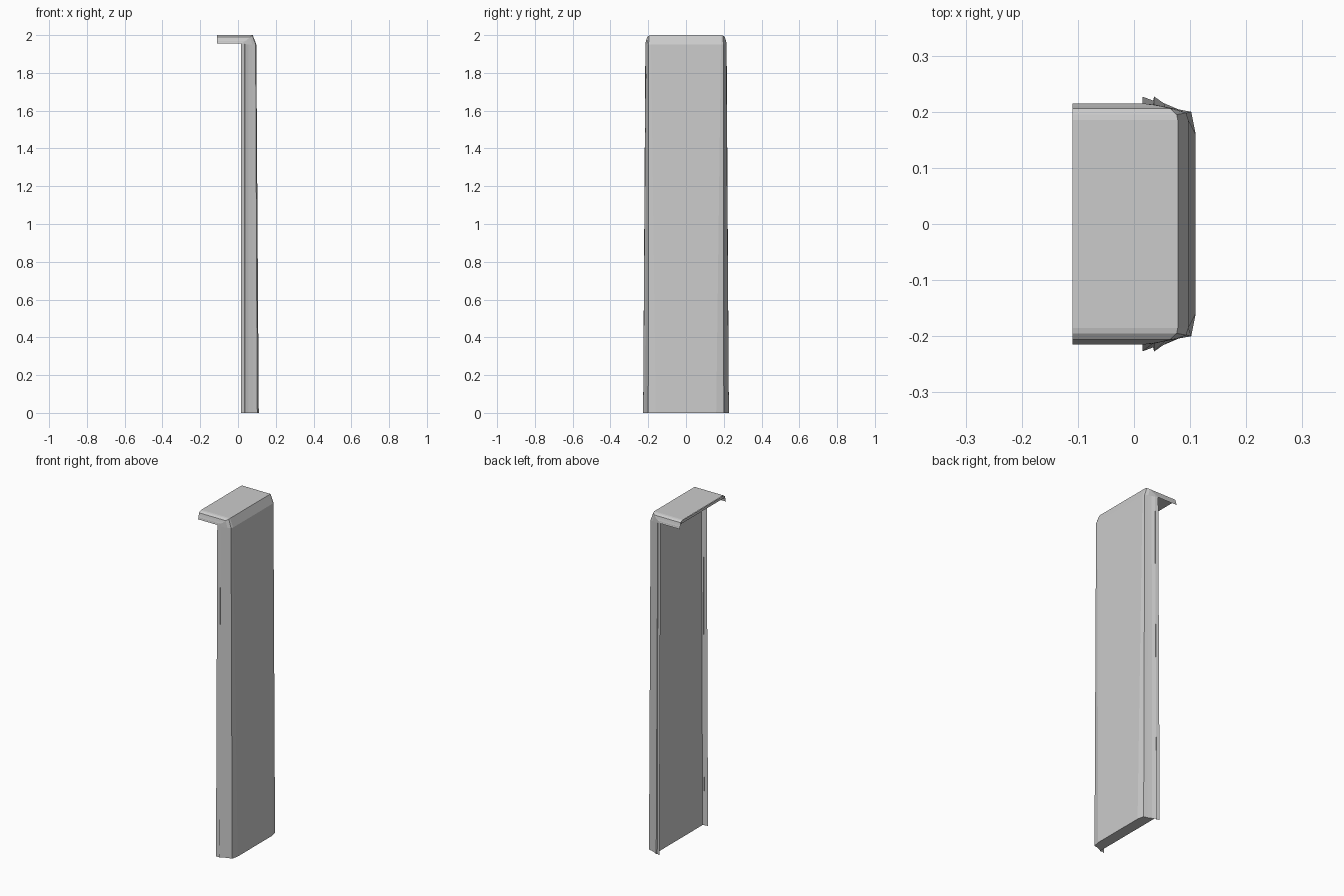
import bpy, bmesh


def loft(name, rows):
    """Skin open point rows into a sheet."""
    bm = bmesh.new()
    vrows = [[bm.verts.new(p) for p in row] for row in rows]
    for a, b in zip(vrows, vrows[1:]):
        for i in range(len(a) - 1):
            bm.faces.new((a[i], a[i + 1], b[i + 1], b[i]))
    bmesh.ops.remove_doubles(bm, verts=bm.verts, dist=0.0005)
    bm.normal_update()
    mesh = bpy.data.meshes.new(name)
    bm.to_mesh(mesh)
    bm.free()
    obj = bpy.data.objects.new(name, mesh)
    bpy.context.collection.objects.link(obj)
    return obj


def mirrored(half):
    return [(x, -y, z) for x, y, z in reversed(half)] + half


# Outer shell: half sections (x, y, z) from the broad face out to the lip
stations = [
    # foot, with a small step in the lip
    [(0.11, 0.16, 0), (0.102, 0.20, 0), (0.08, 0.204, 0), (0.055, 0.214, 0),
     (0.036, 0.227, 0), (0.034, 0.22, 0), (0.015, 0.227, 0)],
    # start of the shoulder bevel
    [(0.097, 0.185, 1.95), (0.093, 0.198, 1.95), (0.075, 0.205, 1.95), (0.055, 0.209, 1.95),
     (0.036, 0.213, 1.953), (0.034, 0.213, 1.953), (0.015, 0.215, 1.955)],
    # end of the shoulder bevel
    [(0.078, 0.185, 2.0), (0.076, 0.195, 1.998), (0.064, 0.206, 1.99), (0.048, 0.21, 1.975),
     (0.032, 0.213, 1.966), (0.03, 0.213, 1.964), (0.015, 0.215, 1.955)],
    # rear end of the top hood
    [(-0.11, 0.185, 2.0), (-0.11, 0.195, 1.998), (-0.11, 0.206, 1.99), (-0.11, 0.21, 1.975),
     (-0.11, 0.213, 1.966), (-0.11, 0.213, 1.964), (-0.11, 0.215, 1.955)],
]
loft("outer_shell", [mirrored(s) for s in stations])

# Inner lining: closed foot, back wall, hood underside and hood end (x, half width, z)
lining = [(0.11, 0.16, 0), (0.102, 0.20, 0), (0.08, 0.204, 0), (0.045, 0.219, 0),
          (0.045, 0.208, 1.982), (-0.11, 0.208, 1.982), (-0.11, 0.195, 1.998)]
loft("inner_lining", [[(x, -y, z), (x, y, z)] for x, y, z in lining])
